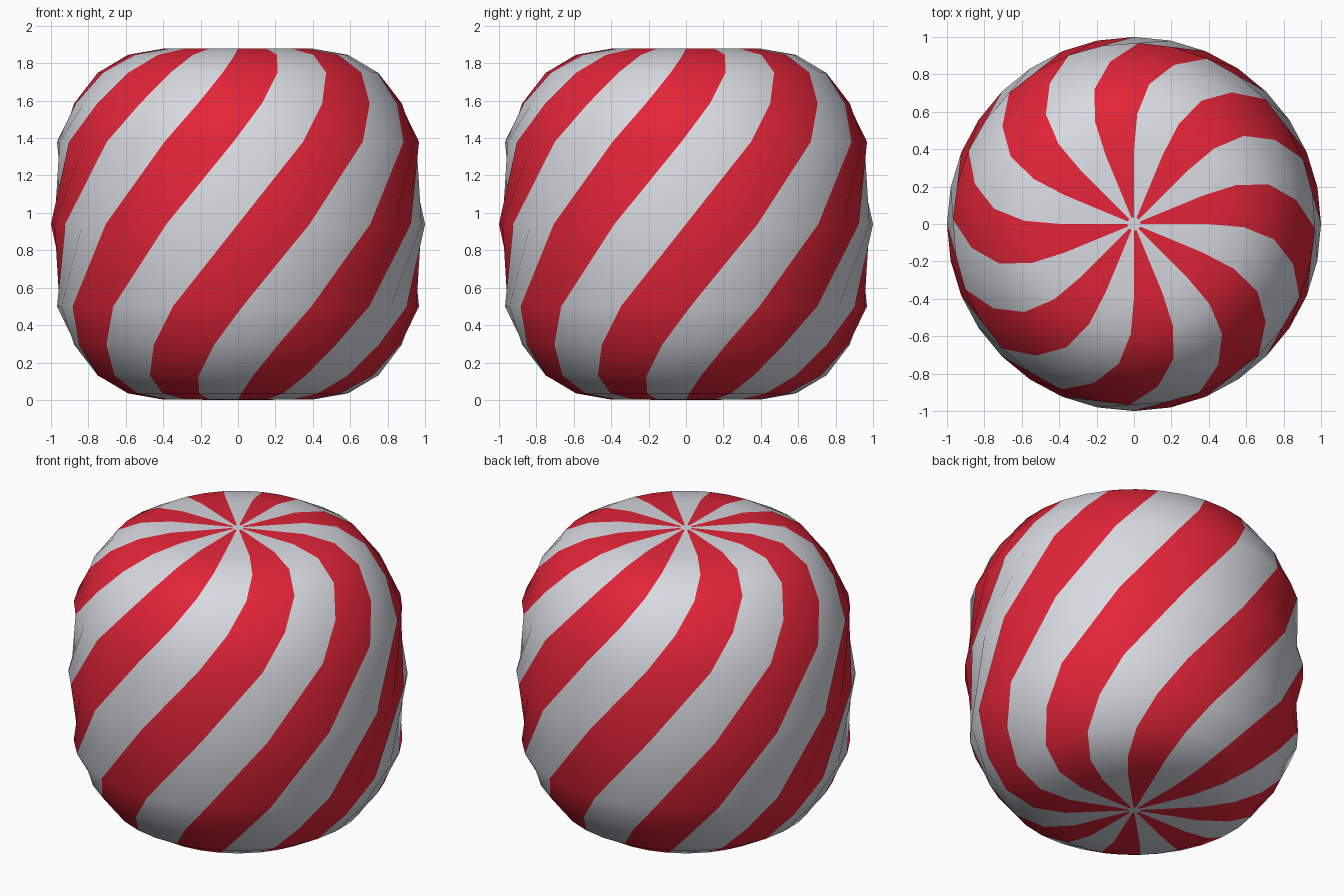
import bpy, bmesh, math

if "Cube" in bpy.data.objects:
    bpy.data.objects.remove(bpy.data.objects["Cube"])

SEGMENTS = 32
MID = 0.94                      # half the height

def material(name, rgb):
    m = bpy.data.materials.new(name)
    m.diffuse_color = (*rgb, 1)
    m.use_nodes = True
    m.node_tree.nodes["Principled BSDF"].inputs["Base Color"].default_value = m.diffuse_color
    return m

# Upper half profile (radius, height above the middle), mirrored for the lower half
upper = [(1.0, 0.0), (0.968, 0.44), (0.877, 0.645), (0.752, 0.81),
         (0.588, 0.905), (0.40, 0.938), (0.035, 0.94)]
profile = [(r, -h) for r, h in reversed(upper[1:])] + upper

# Squat ball, twisted a quarter turn from bottom to top
bm = bmesh.new()
rings = []
for r, h in profile:
    twist = math.radians(45) * h / MID
    rings.append([bm.verts.new((r * math.cos(a), r * math.sin(a), MID + h))
                  for a in (twist + math.tau * i / SEGMENTS for i in range(SEGMENTS))])

# Stripes: two segments red, two segments white
for low, high in zip(rings, rings[1:]):
    for i in range(SEGMENTS):
        j = (i + 1) % SEGMENTS
        f = bm.faces.new((low[i], low[j], high[j], high[i]))
        f.material_index = 1 if i % 4 < 2 else 0

# Small white caps at the poles
bm.faces.new(rings[-1])
bm.faces.new(rings[0][::-1])
for f in bm.faces:
    f.smooth = True

mesh = bpy.data.meshes.new("striped_candy")
bm.to_mesh(mesh)
bm.free()
mesh.materials.append(material("pale_grey", (0.68, 0.70, 0.75)))
mesh.materials.append(material("red", (0.76, 0.018, 0.04)))
bpy.context.collection.objects.link(bpy.data.objects.new("striped_candy", mesh))
